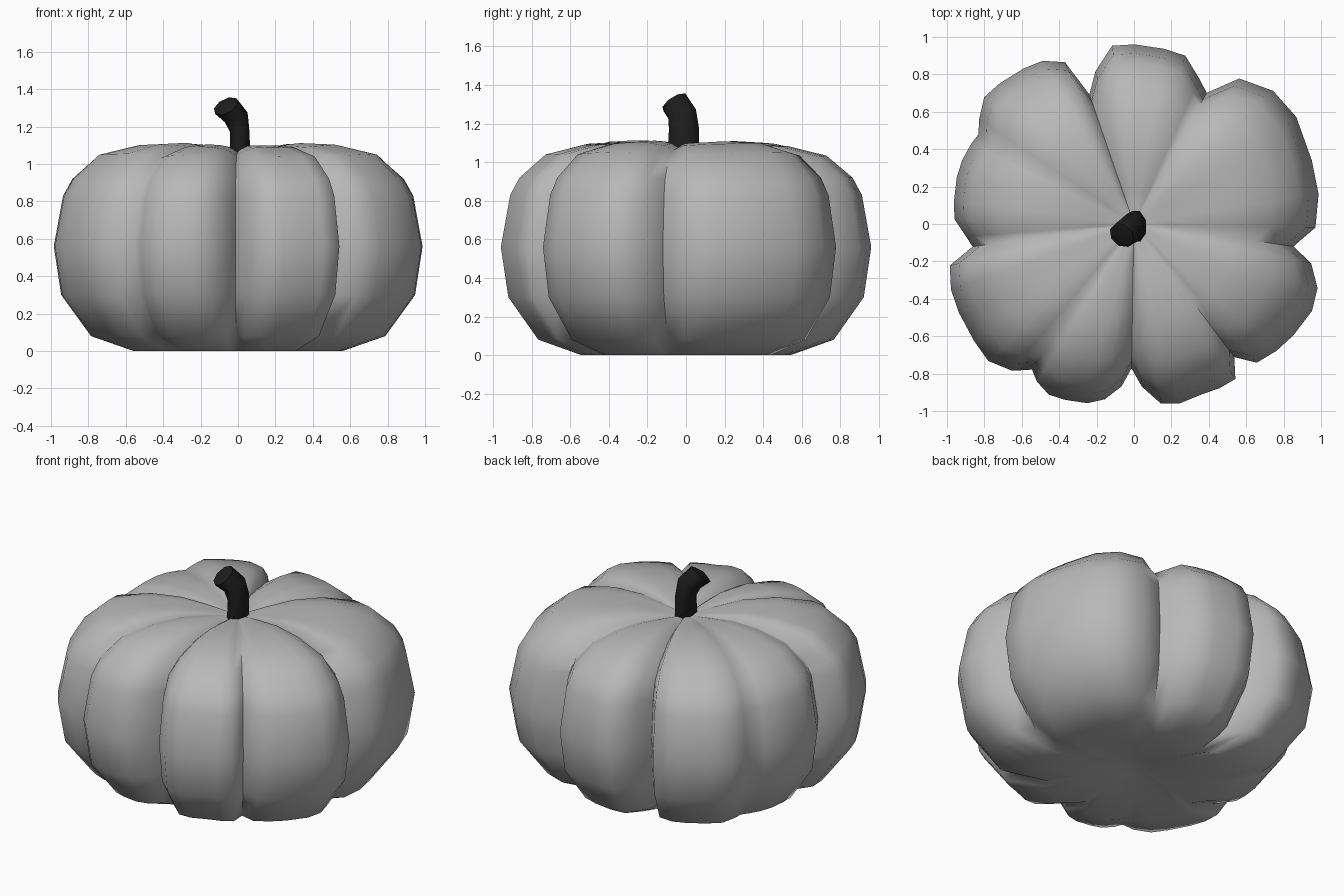
import bpy
import bmesh
import math
from mathutils import Vector

default_cube = bpy.data.objects.get("Cube")
if default_cube:
    bpy.data.objects.remove(default_cube, do_unlink=True)


def make_material(name, value):
    material = bpy.data.materials.new(name)
    material.use_nodes = True
    colour = (value, value, value, 1)
    material.diffuse_color = colour
    shader = material.node_tree.nodes["Principled BSDF"]
    shader.inputs["Base Color"].default_value = colour
    shader.inputs["Roughness"].default_value = 0.8
    return material


def loft(name, rings, bottom, top, material):
    """Skin a stack of equal rings and close both ends with fans."""
    bm = bmesh.new()
    loops = [[bm.verts.new(point) for point in ring] for ring in rings]
    count = len(loops[0])
    for lower, upper in zip(loops, loops[1:]):
        for i in range(count):
            j = (i + 1) % count
            bm.faces.new((lower[i], lower[j], upper[j], upper[i]))
    low, high = bm.verts.new(bottom), bm.verts.new(top)
    for i in range(count):
        j = (i + 1) % count
        bm.faces.new((low, loops[0][j], loops[0][i]))
        bm.faces.new((high, loops[-1][i], loops[-1][j]))
    bmesh.ops.recalc_face_normals(bm, faces=bm.faces)
    mesh = bpy.data.meshes.new(name)
    bm.to_mesh(mesh)
    bm.free()
    mesh.materials.append(material)
    obj = bpy.data.objects.new(name, mesh)
    bpy.context.collection.objects.link(obj)
    return obj


def smooth(obj, degrees):
    bpy.ops.object.select_all(action="DESELECT")
    obj.select_set(True)
    bpy.context.view_layer.objects.active = obj
    bpy.ops.object.shade_smooth_by_angle(angle=math.radians(degrees))


# Lobes: angle of the starting groove, groove radius, then radii across the lobe
STEPS = (0, 0.1, 0.25, 0.4, 0.6, 0.75, 0.9)
LOBES = (
    (-8, 0.87, 0.98, 1.01, 1.02, 1.05, 1.04, 0.97),
    (61, 0.81, 0.86, 0.95, 0.96, 0.97, 0.97, 0.85),
    (109, 0.74, 0.95, 1.01, 1.03, 1.05, 1.06, 1.01),
    (150, 0.97, 0.98, 0.99, 0.99, 0.98, 0.97, 0.91),
    (188, 0.88, 1.02, 1.05, 1.06, 1.07, 1.08, 1.03),
    (235, 0.96, 1.0, 1.03, 1.02, 1.0, 0.96, 0.88),
    (269, 0.78, 0.88, 0.98, 1.0, 0.99, 1.0, 1.0),
    (307, 0.9, 1.0, 1.03, 1.05, 1.07, 1.05, 0.98),
)

outline = []
for index, (start, *radii) in enumerate(LOBES):
    end = LOBES[index + 1][0] if index + 1 < len(LOBES) else LOBES[0][0] + 360
    for step, radius in zip(STEPS, radii):
        outline.append((math.radians(start + (end - start) * step), radius))

# Pumpkin wall: outline scale, height, strength of the lobes
PROFILE = (
    (0.1, 0.04, 0.2), (0.3, 0.02, 0.7), (0.56, 0.0, 1), (0.79, 0.08, 1),
    (0.95, 0.3, 1), (0.99, 0.56, 1), (0.94, 0.83, 1), (0.89, 0.92, 1),
    (0.75, 1.04, 1), (0.54, 1.09, 1), (0.35, 1.1, 0.85), (0.18, 1.08, 0.5),
)


def body_ring(scale, height, strength):
    ring = []
    for angle, radius in outline:
        bulge = (radius - 1) * strength
        reach = scale * (1 + bulge)
        # Grooves sink a little into the top
        z = height + (0.2 * bulge if height > 1 else 0)
        ring.append((reach * math.cos(angle), reach * math.sin(angle), z))
    return ring


body = loft("pumpkin_body", [body_ring(*row) for row in PROFILE],
            (0, 0, 0.06), (0, 0, 1.05), make_material("pale_grey", 0.48))
smooth(body, 75)

# Stem: ring centre, facing direction, half widths
STEM = (
    ((0.01, -0.015, 1.03), (0, 0, 1), 0.06, 0.088),
    ((0.01, -0.01, 1.17), (0, 0, 1), 0.056, 0.085),
    ((-0.01, -0.02, 1.25), (-0.3, -0.2, 0.9), 0.07, 0.08),
    ((-0.065, -0.06, 1.31), (-0.4, -0.5, 0.75), 0.072, 0.075),
)
SIDES = 8


def stem_ring(centre, facing, half_x, half_y):
    turn = Vector((0, 0, 1)).rotation_difference(Vector(facing))
    ring = []
    for i in range(SIDES):
        angle = math.tau * (i + 0.5) / SIDES
        offset = Vector((half_x * math.cos(angle), half_y * math.sin(angle), 0))
        ring.append(Vector(centre) + turn @ offset)
    return ring


stem = loft("stem", [stem_ring(*row) for row in STEM],
            STEM[0][0], (-0.075, -0.07, 1.325), make_material("near_black", 0.012))
smooth(stem, 55)
